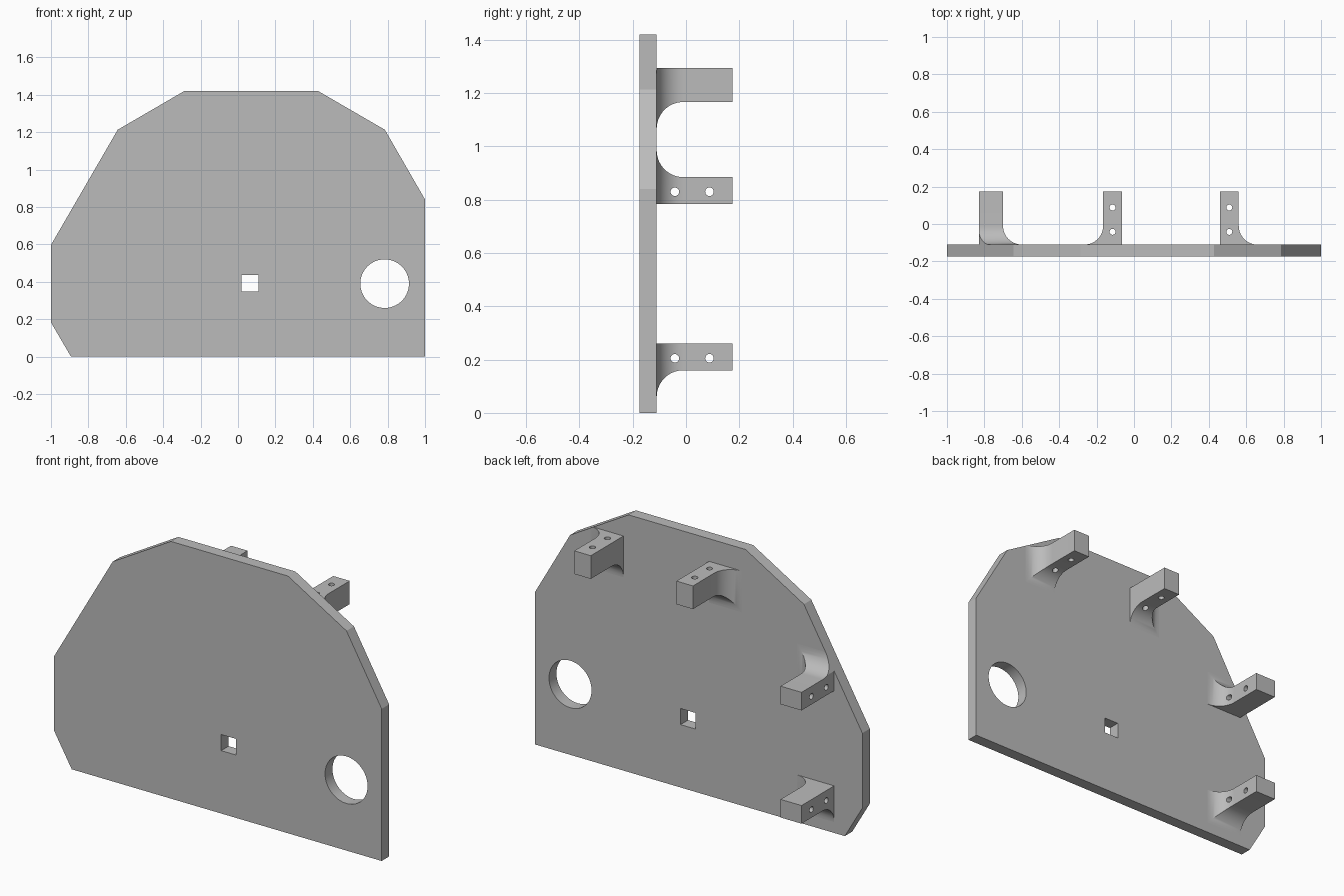
import bpy, bmesh, math

if "Cube" in bpy.data.objects:
    bpy.data.objects.remove(bpy.data.objects["Cube"])

FRONT, BACK, TIP = -0.175, -0.11, 0.175   # plate front, plate back, bracket ends
R = 0.1                                   # fillet radius
OUTLINE = [(-0.893, 0), (1, 0), (1, 0.84), (0.785, 1.213), (0.428, 1.42),
           (-0.287, 1.42), (-0.643, 1.213), (-1, 0.597), (-1, 0.183)]

grey = bpy.data.materials.new("grey")
grey.diffuse_color = (0.5, 0.5, 0.5, 1)
grey.use_nodes = True
grey.node_tree.nodes["Principled BSDF"].inputs["Base Color"].default_value = grey.diffuse_color


def loft(name, rings):
    """Closed solid through rings of points with equal counts."""
    bm = bmesh.new()
    vs = [[bm.verts.new(p) for p in ring] for ring in rings]
    n = len(vs[0])
    for a, b in zip(vs, vs[1:]):
        for i in range(n):
            j = (i + 1) % n
            bm.faces.new((a[i], a[j], b[j], b[i]))
    bm.faces.new(vs[0])
    bm.faces.new(vs[-1])
    bmesh.ops.recalc_face_normals(bm, faces=bm.faces)
    me = bpy.data.meshes.new(name)
    bm.to_mesh(me)
    bm.free()
    ob = bpy.data.objects.new(name, me)
    bpy.context.collection.objects.link(ob)
    me.materials.append(grey)
    return ob


def prism(name, pts, y0, y1):
    return loft(name, [[(x, y, z) for x, z in pts] for y in (y0, y1)])


def circle(cx, cy, r, n):
    return [(cx + r * math.cos(2 * math.pi * i / n),
             cy + r * math.sin(2 * math.pi * i / n)) for i in range(n)]


def boolean(ob, tool, op='DIFFERENCE'):
    bpy.ops.object.select_all(action='DESELECT')
    bpy.context.view_layer.objects.active = ob
    ob.select_set(True)
    m = ob.modifiers.new("cut", 'BOOLEAN')
    m.object, m.operation, m.solver = tool, op, 'EXACT'
    bpy.ops.object.modifier_apply(modifier=m.name)
    bpy.data.objects.remove(tool)


def smooth(ob):
    bpy.ops.object.select_all(action='DESELECT')
    bpy.context.view_layer.objects.active = ob
    ob.select_set(True)
    bpy.ops.object.shade_smooth_by_angle(angle=math.radians(25))


def bracket(name, x0, x1, z0, z1, sx, sz, axis):
    """Arm flaring into the plate on side sx in x and side sz in z."""
    rings = []
    steps = 14
    for k in range(steps + 2):
        a = math.pi / 2 * min(k, steps) / steps
        y = BACK + R * (1 - math.cos(a)) if k <= steps else TIP
        d = R * (1 - math.sin(a))
        xa, xb = (x0 - d, x1) if sx < 0 else (x0, x1 + d)
        za, zb = (z0 - d, z1) if sz < 0 else (z0, z1 + d)
        rings.append([(xa, y, za), (xb, y, za), (xb, y, zb), (xa, y, zb)])
    ob = loft(name, rings)
    # two screw holes
    cx, cz = (x0 + x1) / 2, (z0 + z1) / 2
    for hy in (-0.042, 0.088):
        if axis == 'x':
            pts = circle(hy, cz - 0.005, 0.016, 20)
            ends = [[(x, y, z) for y, z in pts] for x in (x0 - 0.2, x1 + 0.2)]
        else:
            pts = circle(cx, hy, 0.016, 20)
            ends = [[(x, y, z) for x, y in pts] for z in (z0 - 0.2, z1 + 0.2)]
        boolean(ob, loft("hole_cutter", ends))
    # keep the flare within the plate outline
    boolean(ob, prism("trim", OUTLINE, -0.3, 0.3), 'INTERSECT')
    smooth(ob)


# Plate with square and round openings
plate = prism("plate", OUTLINE, FRONT, BACK)
boolean(plate, prism("square_cutter",
                     [(0.02, 0.347), (0.11, 0.347), (0.11, 0.436), (0.02, 0.436)], -0.3, 0.1))
boolean(plate, prism("round_cutter", circle(0.784, 0.39, 0.13, 64), -0.3, 0.1))
smooth(plate)

# Mounting brackets on the back
bracket("side_bracket_lower", -0.828, -0.70, 0.16, 0.26, 1, -1, 'x')
bracket("side_bracket_upper", -0.828, -0.70, 0.785, 0.885, 1, 1, 'x')
bracket("top_bracket_left", -0.165, -0.064, 1.167, 1.295, -1, -1, 'z')
bracket("top_bracket_right", 0.459, 0.56, 1.167, 1.295, 1, -1, 'z')
